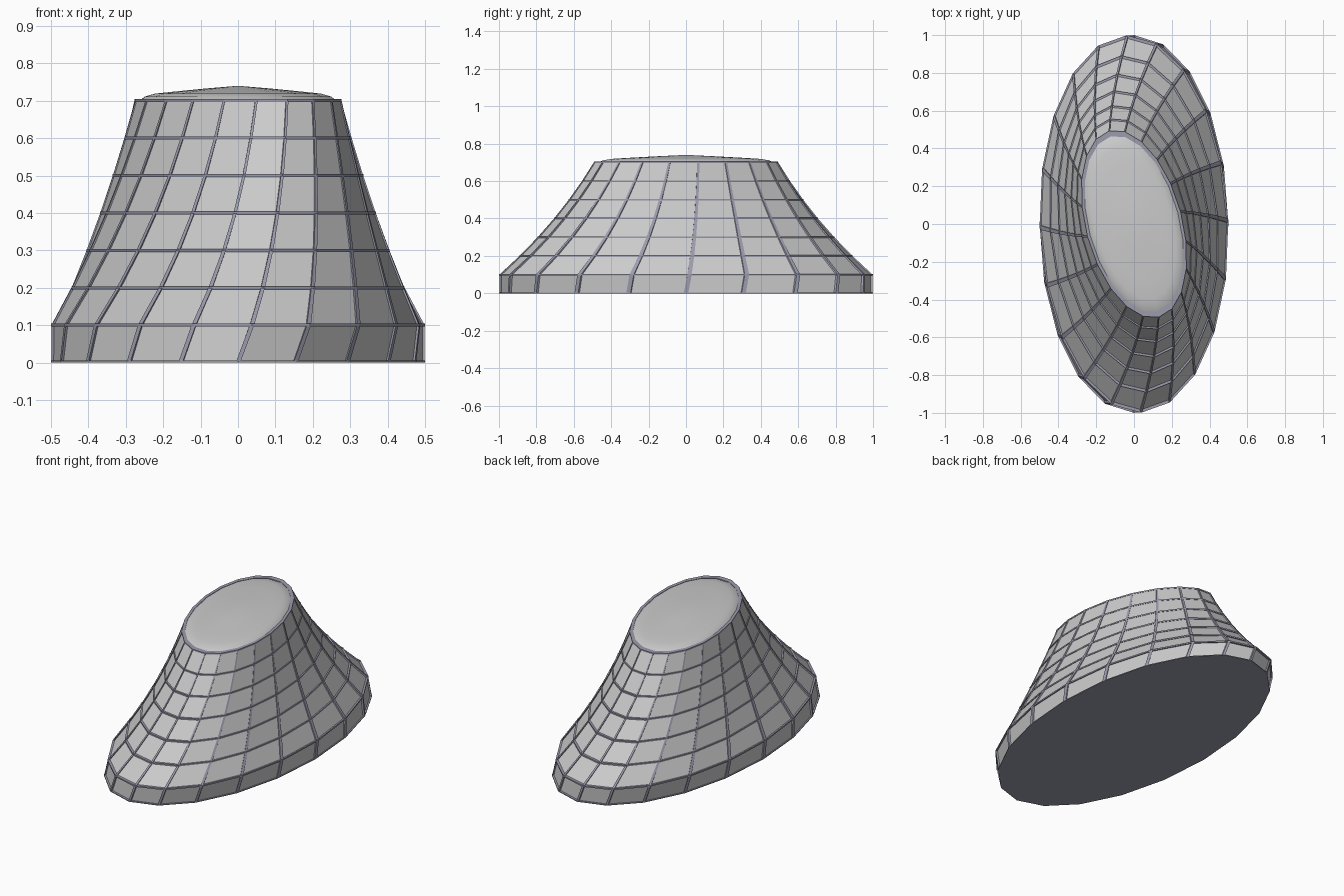
import bpy, bmesh
from math import sin, cos, pi, radians

if "Cube" in bpy.data.objects:
    bpy.data.objects.remove(bpy.data.objects["Cube"])

SIDES, FLOORS, STEP = 20, 7, 0.1
TWIST = radians(15) / FLOORS

frame_mat = bpy.data.materials.new("frame_grey")
frame_mat.diffuse_color = (0.33, 0.33, 0.42, 1)
frame_mat.use_nodes = True
frame_mat.node_tree.nodes["Principled BSDF"].inputs["Base Color"].default_value = frame_mat.diffuse_color


def point(level, r, ang, z=None):
    """Point on the twisted, tapering ellipse of a floor level."""
    s = 0.894 ** max(level - 1, 0) * r
    x, y, t = 0.5 * s * cos(ang), s * sin(ang), TWIST * level
    return (x * cos(t) - y * sin(t), x * sin(t) + y * cos(t),
            level * STEP if z is None else z)


def loop(bm, level, r, z=None):
    return [bm.verts.new(point(level, r, 2 * pi * i / SIDES, z)) for i in range(SIDES)]


def bridge(bm, a, b):
    n = len(a)
    for i in range(n):
        j = (i + 1) % n
        bm.faces.new((a[i], a[j], b[j], b[i]))


def finish(bm, name, mat=None, smooth=False):
    bmesh.ops.recalc_face_normals(bm, faces=bm.faces)
    for f in bm.faces:
        f.smooth = smooth
    me = bpy.data.meshes.new(name)
    bm.to_mesh(me)
    bm.free()
    if mat:
        me.materials.append(mat)
    ob = bpy.data.objects.new(name, me)
    bpy.context.collection.objects.link(ob)


# Wall panels
bm = bmesh.new()
rings = [loop(bm, k, 0.988) for k in range(FLOORS + 1)]
for a, b in zip(rings, rings[1:]):
    bridge(bm, a, b)
finish(bm, "wall_panels")

# Leaning mullions
bm = bmesh.new()
for i in range(SIDES):
    ang = 2 * pi * i / SIDES
    corners = [(0.978, -0.012), (0.998, -0.012), (0.998, 0.012), (0.978, 0.012)]
    secs = [[bm.verts.new(point(k, r, ang + d)) for r, d in corners]
            for k in range(FLOORS + 1)]
    for a, b in zip(secs, secs[1:]):
        bridge(bm, a, b)
    bm.faces.new(secs[0])
    bm.faces.new(secs[-1])
finish(bm, "mullions", frame_mat)

# Horizontal floor bands, the top one wider as a roof rim
bm = bmesh.new()
for k in range(1, FLOORS + 1):
    z, h = k * STEP, 0.004
    inner = 0.94 if k == FLOORS else 0.97
    sec = [loop(bm, k, r, z + d) for r, d in
           ((1.0, -h), (1.0, h), (inner, h), (inner, -h))]
    for a, b in zip(sec, sec[1:] + sec[:1]):
        bridge(bm, a, b)
finish(bm, "floor_bands", frame_mat)

# Base slab
bm = bmesh.new()
low, high = loop(bm, 0, 1.0, 0), loop(bm, 0, 1.0, 0.005)
bridge(bm, low, high)
bm.faces.new(low)
bm.faces.new(high)
finish(bm, "base_slab", frame_mat)

# Shallow domed roof
bm = bmesh.new()
profile = [(0.95, 0.7), (0.9, 0.711), (0.8, 0.719), (0.6, 0.725), (0.3, 0.733)]
rings = [loop(bm, FLOORS, r, z) for r, z in profile]
for a, b in zip(rings, rings[1:]):
    bridge(bm, a, b)
tip = bm.verts.new((0, 0, 0.74))
for i in range(SIDES):
    bm.faces.new((rings[-1][i], rings[-1][(i + 1) % SIDES], tip))
finish(bm, "roof_dome", smooth=True)
